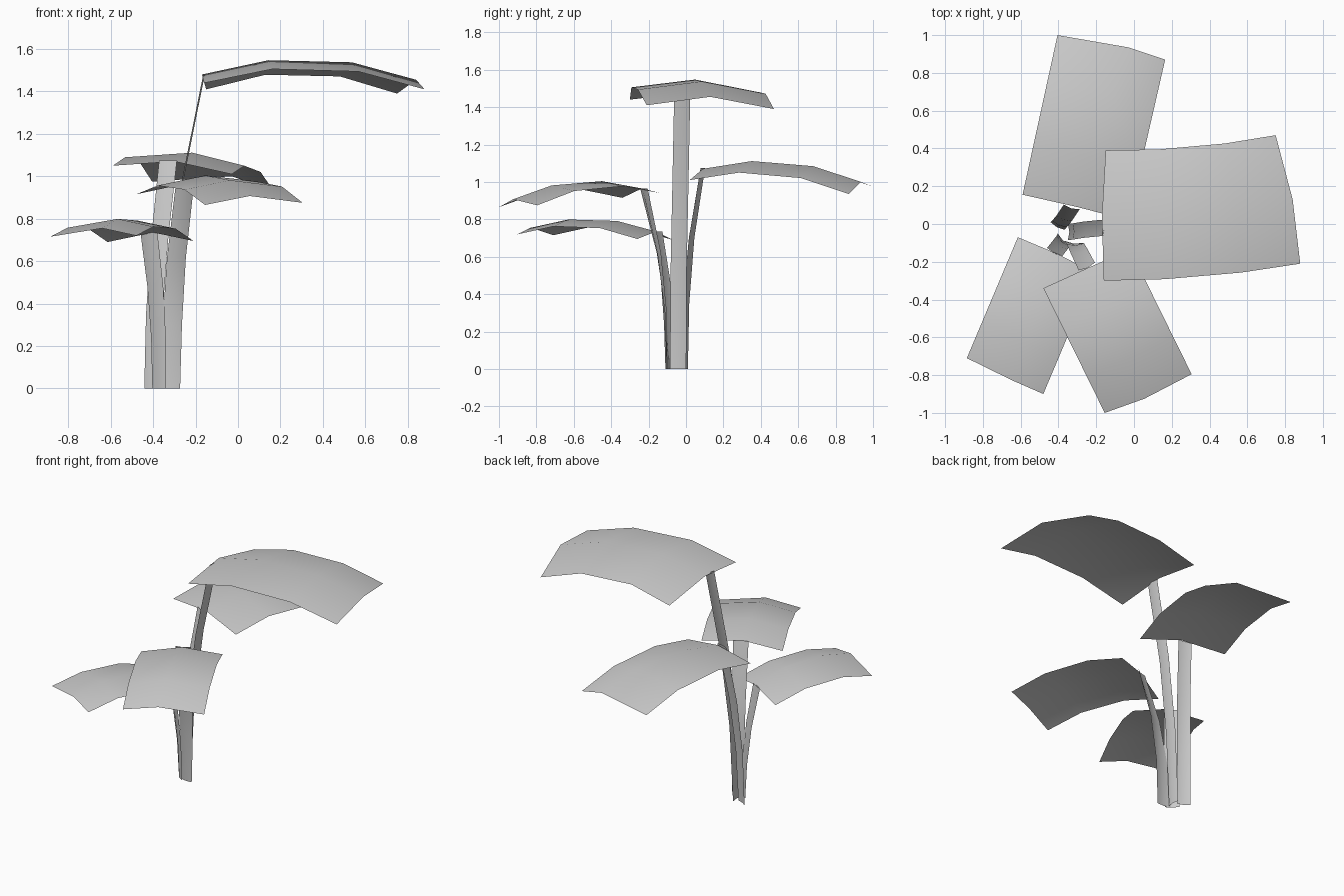
import bpy
from mathutils import Vector

cube = bpy.data.objects.get("Cube")
if cube:
    bpy.data.objects.remove(cube, do_unlink=True)

GREY = (0.6, 0.6, 0.6, 1.0)
grey = bpy.data.materials.new("plant grey")
grey.use_nodes = True
grey.diffuse_color = GREY
grey.node_tree.nodes["Principled BSDF"].inputs["Base Color"].default_value = GREY


def sheet(name, rows):
    """Join rows of points into one smooth open sheet."""
    columns = len(rows[0])
    points = [point for row in rows for point in row]
    faces = []
    for r in range(len(rows) - 1):
        for c in range(columns - 1):
            a = r * columns + c
            b = a + columns
            faces.append((a, a + 1, b + 1, b))
    mesh = bpy.data.meshes.new(name)
    mesh.from_pydata(points, [], faces)
    mesh.materials.append(grey)
    mesh.polygons.foreach_set("use_smooth", [True] * len(faces))
    mesh.update()
    obj = bpy.data.objects.new(name, mesh)
    bpy.context.collection.objects.link(obj)
    return obj


def leaf(name, base, tip, arch):
    """Span a crowned base edge and tip edge, bulging the middle by arch."""
    rows = []
    for along, lift in ((0, 0), (0.31, 1), (0.7, 1), (1, 0)):
        rows.append([Vector(b).lerp(Vector(t), along) + Vector(arch) * lift
                     for b, t in zip(base, tip)])
    return sheet(name, rows)


def stem(name, path, base_side, top_side):
    """Sweep a shallow folded ribbon along a path; sides are half widths."""
    rows = []
    last = len(path) - 1
    for i, centre in enumerate(path):
        centre = Vector(centre)
        side = Vector(base_side).lerp(Vector(top_side), i / last).to_3d()
        fold = side.cross(Vector((0, 0, 1))) * 0.18
        rows.append([centre - side, centre + fold, centre + side])
    return sheet(name, rows)


# Leaves: right, middle and left points of the base edge, then the tip edge
leaf("tall_left_leaf",
     [(-0.16, -0.30, 1.44), (-0.17, 0.04, 1.48), (-0.15, 0.39, 1.41)],
     [(0.88, -0.21, 1.41), (0.84, 0.13, 1.455), (0.75, 0.47, 1.39)],
     (0, -0.02, 0.075))
leaf("back_leaf",
     [(-0.03, 0.02, 1.01), (-0.30, 0.09, 1.07), (-0.59, 0.155, 1.05)],
     [(0.165, 0.87, 0.935), (-0.03, 0.935, 1.0), (-0.405, 1.0, 0.975)],
     (0, 0, 0.063))
leaf("front_leaf",
     [(-0.48, -0.34, 0.915), (-0.25, -0.235, 0.965), (-0.02, -0.135, 0.94)],
     [(-0.155, -1.0, 0.865), (0.055, -0.925, 0.907), (0.305, -0.795, 0.875)],
     (0, 0, 0.057))
leaf("low_right_leaf",
     [(-0.615, -0.07, 0.69), (-0.40, -0.16, 0.735), (-0.21, -0.26, 0.695)],
     [(-0.885, -0.71, 0.715), (-0.64, -0.83, 0.755), (-0.48, -0.90, 0.72)],
     (0, 0, 0.05))

# Stems: flat ribbons that rise together and lean out to their leaves
stem("tall_left_stem",
     [(-0.35, -0.042, 0), (-0.325, -0.04, 0.5), (-0.265, -0.03, 0.98), (-0.165, -0.02, 1.475)],
     (0, 0.043), (0, 0.043))
stem("back_stem",
     [(-0.405, -0.01, 0), (-0.395, 0, 0.35), (-0.37, 0.03, 0.7), (-0.33, 0.09, 1.075)],
     (0.037, -0.02), (0.042, -0.012))
stem("front_stem",
     [(-0.32, -0.095, 0), (-0.31, -0.105, 0.3), (-0.29, -0.145, 0.62), (-0.25, -0.225, 0.965)],
     (0.047, -0.006), (0.043, 0.02))
stem("low_right_stem",
     [(-0.372, -0.08, 0), (-0.375, -0.09, 0.24), (-0.39, -0.11, 0.48), (-0.42, -0.148, 0.735)],
     (0.032, -0.03), (0.04, -0.022))
